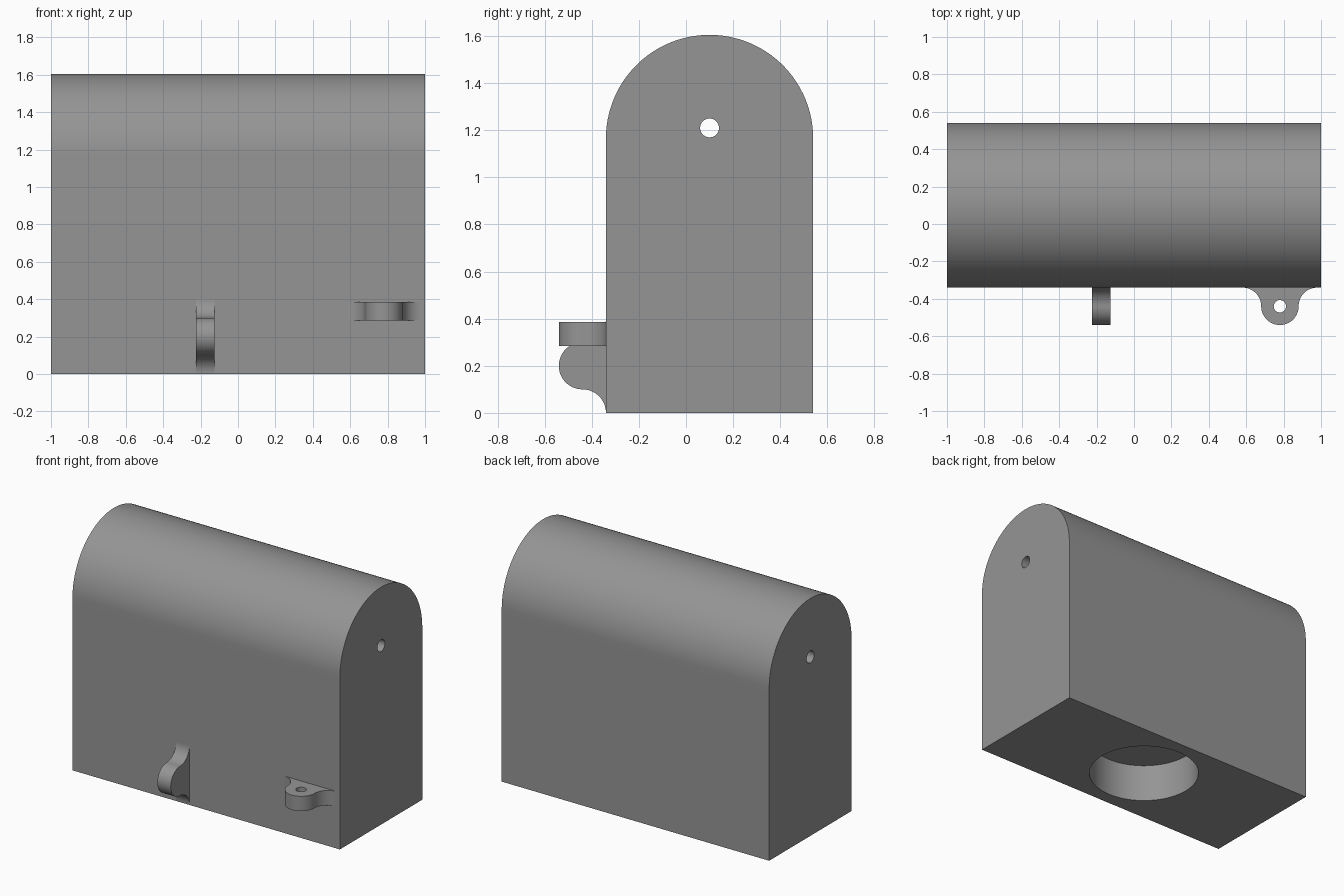
import bpy, bmesh, math
from mathutils import Matrix, Vector

if "Cube" in bpy.data.objects:
    bpy.data.objects.remove(bpy.data.objects["Cube"])

grey = bpy.data.materials.new("plain grey")
grey.diffuse_color = (0.3, 0.3, 0.3, 1)
grey.use_nodes = True
grey.node_tree.nodes["Principled BSDF"].inputs["Base Color"].default_value = grey.diffuse_color


def arc(cx, cy, r, a0, a1, n):
    return [(cx + r * math.cos(math.radians(a0 + (a1 - a0) * i / n)),
             cy + r * math.sin(math.radians(a0 + (a1 - a0) * i / n))) for i in range(n + 1)]


def extrude(name, pts, depth, matrix):
    """Extrude a flat outline along local z, centred, then place it."""
    bm = bmesh.new()
    face = bm.faces.new([bm.verts.new((x, y, -depth / 2)) for x, y in pts])
    new = bmesh.ops.extrude_face_region(bm, geom=[face])["geom"]
    bmesh.ops.translate(bm, vec=(0, 0, depth),
                        verts=[v for v in new if isinstance(v, bmesh.types.BMVert)])
    bmesh.ops.remove_doubles(bm, verts=bm.verts, dist=1e-5)
    bm.transform(matrix)
    bmesh.ops.recalc_face_normals(bm, faces=bm.faces)
    mesh = bpy.data.meshes.new(name)
    bm.to_mesh(mesh)
    bm.free()
    mesh.materials.append(grey)
    obj = bpy.data.objects.new(name, mesh)
    bpy.context.collection.objects.link(obj)
    return obj


def frame(x, y, z, origin):
    m = Matrix((x, y, z)).transposed().to_4x4()
    m.translation = Vector(origin)
    return m


def drill(obj, name, radius, depth, matrix, n=64):
    """Cut a round hole along the local z axis of the matrix."""
    cutter = extrude(name, arc(0, 0, radius, 0, 360, n)[:-1], depth, matrix)
    mod = obj.modifiers.new(name, "BOOLEAN")
    mod.operation, mod.solver, mod.object = "DIFFERENCE", "EXACT", cutter
    bpy.context.view_layer.objects.active = obj
    bpy.ops.object.modifier_apply(modifier=mod.name)
    bpy.data.objects.remove(cutter)


def smooth(obj):
    bpy.ops.object.select_all(action="DESELECT")
    obj.select_set(True)
    bpy.context.view_layer.objects.active = obj
    bpy.ops.object.shade_smooth_by_angle(angle=math.radians(30))


X, Y, Z = (1, 0, 0), (0, 1, 0), (0, 0, 1)

# Body: round-topped block lying along x
outline = [(-0.34, 0), (0.54, 0)] + arc(0.1, 1.165, 0.44, 0, 180, 64)
body = extrude("body", outline, 2.0, frame(Y, Z, X, (0, 0, 0)))

# Axle hole through both ends, and blind round socket underneath
drill(body, "axle_hole", 0.04, 2.4, frame(Y, Z, X, (0, 0.1, 1.21)))
drill(body, "base_socket", 0.353, 0.52, frame(X, Y, Z, (0, 0.1, 0)), 96)
smooth(body)

# Lugs on the front: round eye blended into the wall by two fillets
lug_outline = (arc(-0.2, 0.1, 0.1, -90, 0, 16) + arc(0, 0.1, 0.1, 180, 0, 32)[1:]
               + arc(0.2, 0.1, 0.1, 180, 270, 16)[1:])
OUT = (0, -1, 0)
for name, along, across, origin in (
        ("upright_lug", Z, X, (-0.175, -0.34, 0.2)),
        ("flat_lug", X, Z, (0.78, -0.34, 0.335))):
    normal = Vector(along).cross(Vector(OUT))
    place = frame(along, OUT, normal, origin)
    lug = extrude(name, lug_outline, 0.1, place)
    drill(lug, "eye", 0.033, 0.3, place @ Matrix.Translation((0, 0.1, 0)), 32)
    smooth(lug)
